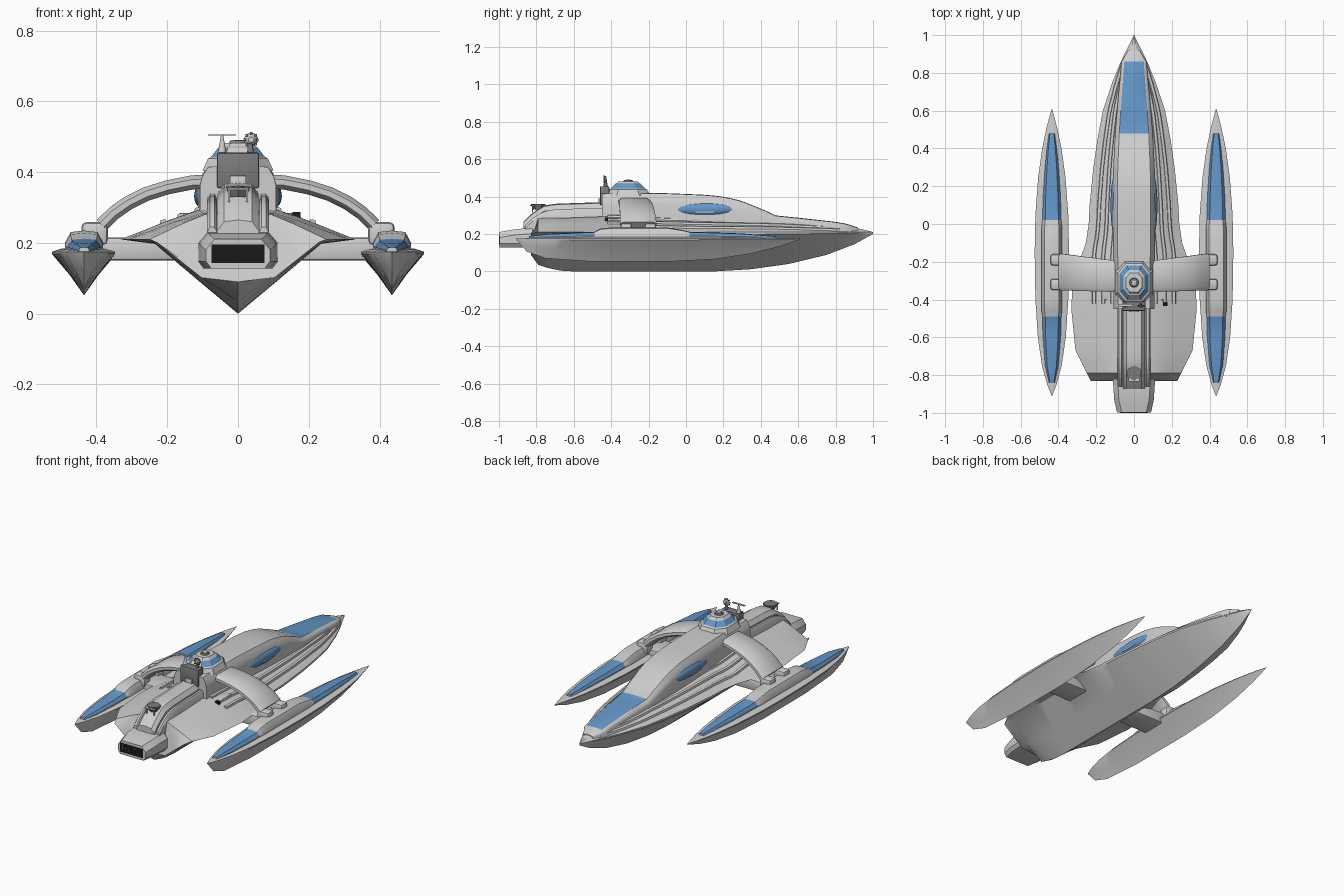
import bpy, bmesh, math
from mathutils import Vector, Matrix

cube = bpy.data.objects.get("Cube")
if cube:
    bpy.data.objects.remove(cube, do_unlink=True)


def material(name, red, green, blue):
    mat = bpy.data.materials.new(name)
    mat.use_nodes = True
    colour = (red, green, blue, 1)
    mat.diffuse_color = colour
    mat.node_tree.nodes["Principled BSDF"].inputs["Base Color"].default_value = colour
    return mat


GREY = material("light grey", .62, .62, .62)
BLUE = material("window blue", .13, .31, .58)
DARK = material("dark grey", .2, .2, .2)
BLACK = material("black", .01, .01, .01)


def finish(name, bm, mats, rule=None, angle=32):
    """Turn a bmesh into a smooth-shaded object, coloured by a face rule."""
    bmesh.ops.remove_doubles(bm, verts=bm.verts, dist=.00005)
    bmesh.ops.recalc_face_normals(bm, faces=bm.faces)
    if rule:
        for face in bm.faces:
            face.material_index = int(rule(face.calc_center_median(), face.normal))
    mesh = bpy.data.meshes.new(name)
    bm.to_mesh(mesh)
    bm.free()
    for mat in mats:
        mesh.materials.append(mat)
    obj = bpy.data.objects.new(name, mesh)
    bpy.context.collection.objects.link(obj)
    bpy.ops.object.select_all(action='DESELECT')
    obj.select_set(True)
    bpy.context.view_layer.objects.active = obj
    bpy.ops.object.shade_smooth_by_angle(angle=math.radians(angle))
    return obj


def at(table, y):
    """Linear reading of a table of (y, value) pairs that rises in y."""
    for (ya, va), (yb, vb) in zip(table, table[1:]):
        if y <= yb:
            t = max(0, (y - ya) / (yb - ya))
            return va + (vb - va) * t
    return table[-1][1]


def skin(bm, rings):
    rows = [[bm.verts.new(p) for p in ring] for ring in rings]
    count = len(rows[0])
    for low, high in zip(rows, rows[1:]):
        for i in range(count):
            j = (i + 1) % count
            bm.faces.new((low[i], low[j], high[j], high[i]))
    bm.faces.new(rows[0])
    bm.faces.new(rows[-1])


def loft(name, stations, section, mats, rule=None, x=0):
    """Skin mirrored half sections (x, z) placed along y."""
    bm = bmesh.new()
    rings = []
    for y in stations:
        half = section(y)
        full = half + [(-px, pz) for px, pz in reversed(half)]
        rings.append([(x + px, y, pz) for px, pz in full])
    skin(bm, rings)
    return finish(name, bm, mats, rule)


def box(name, centre, size, mat, bevel=0, taper=1):
    bm = bmesh.new()
    bmesh.ops.create_cube(bm, size=1)
    for v in bm.verts:
        shrink = taper if v.co.z > 0 else 1
        v.co = Vector(centre) + Vector((v.co.x * size[0] * shrink, v.co.y * size[1] * shrink, v.co.z * size[2]))
    if bevel:
        bmesh.ops.bevel(bm, geom=bm.edges[:], offset=bevel, segments=2, affect='EDGES', profile=.5)
    return finish(name, bm, [mat])


def cone(name, centre, low, high, depth, mat, sides=12, turn=None):
    bm = bmesh.new()
    bmesh.ops.create_cone(bm, cap_ends=True, segments=sides, radius1=low, radius2=high, depth=depth,
                          matrix=Matrix.Translation(centre) @ (turn or Matrix()))
    return finish(name, bm, [mat])


def span(start, end, count):
    return [start + (end - start) * i / count for i in range(count + 1)]


# Main hull: V bottom, thin flared deck edge, raked transom
BEAM = [(-.83, .23), (-.67, .31), (-.45, .332), (-.3, .325), (-.2, .29), (-.1, .255), (0, .24), (.1, .235),
        (.3, .215), (.45, .193), (.6, .165), (.75, .115), (.86, .07), (.94, .03), (1, .001)]
KEEL = [(-.83, .09), (-.79, .035), (-.7, .006), (-.6, 0), (.15, 0), (.35, .012), (.55, .04), (.75, .088), (.9, .145), (1, .2)]
CROWN = [(-.67, .075), (-.4, .085), (0, .075), (.5, .06), (.9, .025), (1, .001)]
RIM = .21


def hull_section(y):
    w, k, h = at(BEAM, y), at(KEEL, y), at(CROWN, y)
    b = min(w, .235)
    chine = (b * .45, k + (RIM - k) * (.42 if y > -.82 else .1))
    side = (b, RIM - .06 * (RIM - k))
    if y < -.82:
        return [(0, k), chine, side, side, (b * .7, .155), chine, (0, k)]
    return [(0, k), chine, side, (w, RIM), (w * .62, RIM + h * .6), (w * .33, RIM + h), (0, RIM + h)]


loft("main_hull", [-.83, -.79, -.74, -.67] + span(-.6, .9, 30) + [.94, .97, 1], hull_section, [GREY])

# Long raised cabin with a blue forward window
CABIN_W = [(-.45, .108), (-.2, .11), (.1, .113), (.3, .11), (.48, .1), (.6, .09), (.86, .066), (.92, .03)]
CABIN_TOP = [(-.45, .415), (-.15, .418), (.1, .408), (.2, .398), (.3, .375), (.42, .325), (.48, .297), (.6, .285),
             (.8, .263), (.86, .252), (.92, .232)]


def cabin_section(y):
    w, top = at(CABIN_W, y), at(CABIN_TOP, y)
    drop = (top - RIM) * .28
    return [(0, .2), (w, .2), (w, top - drop), (w * .94, top - drop * .5), (w * .78, top), (0, top + .002)]


loft("cabin", span(-.45, .42, 18) + [.48, .55, .6, .7, .8, .86, .89, .92], cabin_section, [GREY, BLUE],
     lambda c, n: .48 < c.y < .86 and n.z > .9)

# Rear engine cowl between two rails
COWL_TOP = [(-.87, .265), (-.82, .315), (-.76, .352), (-.7, .362), (-.45, .37)]


def cowl_section(y):
    top = at(COWL_TOP, y)
    return [(0, .18), (.058, .18), (.058, top - .03), (.04, top - .005), (0, top)]


def rail_section(y):
    top = at(COWL_TOP, y) - .03
    return [(0, .18), (.014, .18), (.014, top - .015), (.006, top), (0, top)]


loft("engine_cowl", span(-.87, -.43, 12), cowl_section, [GREY])


# Stern jet box with a dark outlet
def jet_section(y):
    w = at([(-1, .09), (-.93, .105), (-.82, .112)], y)
    top, low = at([(-1, .21), (-.9, .228), (-.82, .23)], y), .128
    return [(0, low), (w - .015, low), (w, low + .02), (w, top - .03), (w - .025, top), (0, top)]


loft("stern_jet", [-.997, -.96, -.93, -.88, -.82], jet_section, [GREY])
box("jet_outlet", (0, -.997, .169), (.15, .006, .052), BLACK)
for i in range(7):
    box("outlet_slat", ((i - 3) * .02, -.9995, .169), (.003, .001, .045), DARK)

# Bridge: stacked tapering octagon tiers with a blue window band
TIERS = [(.405, .1), (.438, .085), (.443, .076), (.47, .055), (.472, .05), (.482, .042)]
bm = bmesh.new()
corners = [(-.5, -1), (.5, -1), (1, -.5), (1, .5), (.5, 1), (-.5, 1), (-1, .5), (-1, -.5)]
skin(bm, [[(cx * r, -.31 + cy * r * 1.2, z) for cx, cy in corners] for z, r in TIERS])
finish("bridge", bm, [GREY, BLUE], lambda c, n: .445 < c.z < .468 and n.y > -.5, 20)
cone("bridge_hatch", (0, -.31, .485), .026, .022, .008, DARK)
cone("hatch_lid", (0, -.31, .487), .013, .012, .008, GREY)

# Mast block, radar bar and dish behind the bridge
box("mast_block", (0, -.435, .405), (.12, .05, .1), DARK, .006)
box("mast_panel", (0, -.463, .37), (.045, .008, .04), GREY, .002)
cone("radar_pole", (-.045, -.43, .48), .012, .003, .05, GREY)
box("radar_bar", (-.045, -.43, .505), (.08, .012, .004), GREY)
cone("dish_pole", (.035, -.43, .47), .01, .006, .05, DARK)
cone("dish", (.037, -.435, .492), .02, .008, .014, GREY, 10, Matrix.Rotation(math.pi / 2, 4, 'X'))
for i in range(8):
    a = i * math.pi / 4
    box("dish_node", (.037 + .018 * math.cos(a), -.437, .492 + .018 * math.sin(a)), (.007,) * 3, DARK)

# Stern mount and little table at the end of the cowl
cone("stern_mount", (0, -.79, .345), .028, .04, .03, DARK, 6)
box("stern_table", (0, -.8, .352), (.06, .07, .006), GREY)
for sx in (-1, 1):
    box("table_post", (sx * .025, -.82, .335), (.006, .006, .04), GREY)

# Outrigger hull and canopy tables
OUT_W = [(-.91, .001), (-.85, .025), (-.75, .052), (-.6, .074), (-.4, .087), (-.15, .091), (.05, .087), (.25, .072),
         (.4, .051), (.52, .026), (.61, .001)]
OUT_KEEL = [(-.91, .172), (-.85, .105), (-.75, .07), (-.5, .052), (-.1, .052), (.15, .065), (.35, .095), (.5, .133), (.61, .172)]
POD_W = [(-.84, .015), (-.75, .035), (-.6, .047), (-.49, .05), (-.47, .054), (0, .054), (.02, .05), (.15, .046),
         (.35, .033), (.48, .015)]
POD_TOP = [(-.84, .188), (-.75, .2), (-.49, .212), (-.46, .228), (-.4, .235), (-.1, .235), (-.02, .222), (.02, .212),
           (.3, .203), (.48, .188)]


def outrigger_section(y):
    w, k, g = at(OUT_W, y), at(OUT_KEEL, y), .175
    return [(0, k), (w * .45, k + (g - k) * .47), (w, g - .05 * (g - k)), (w, g), (w * .7, g + w * .1), (0, g + w * .1)]


def pod_section(y):
    w, top = at(POD_W, y), at(POD_TOP, y)
    rise = top - .172
    return [(0, .172), (w, .172), (w, .172 + rise * .45), (w * .7, top - rise * .07), (0, top)]


# Paired parts
for side, word in ((1, "left"), (-1, "right")):
    x = side * .435
    loft(word + "_outrigger", [-.91, -.88] + span(-.85, .55, 28) + [.58, .61], outrigger_section, [GREY], x=x)
    loft(word + "_outrigger_canopy", [-.84, -.75, -.6, -.49, -.46, -.4, -.1, -.02, .02, .15, .3, .4, .48],
         pod_section, [GREY, BLUE], lambda c, n: (c.y > .02 or c.y < -.49) and n.z > .1, x)
    loft(word + "_cowl_rail", span(-.86, -.45, 10), rail_section, [GREY], x=side * .073)

    # Arched beam from cabin to outrigger, ending in a two-legged foot
    bm = bmesh.new()
    path = [(.07, .374), (.13, .371), (.2, .357), (.26, .338), (.31, .313), (.35, .285), (.385, .25)]
    rings = []
    for i, (px, pz) in enumerate(path):
        a, b = path[max(i - 1, 0)], path[min(i + 1, len(path) - 1)]
        normal = Vector((a[1] - b[1], 0, b[0] - a[0])).normalized()
        centre, depth = -.285 + px * .08, .078 + px * .05
        ring = []
        for u, v in ((-1, -.4), (-.8, -1), (.8, -1), (1, -.4), (1, .4), (.8, 1), (-.8, 1), (-1, .4)):
            spot = Vector((px, centre + u * depth, pz)) + normal * v * .02
            ring.append((side * spot.x, spot.y, spot.z))
        rings.append(ring)
    skin(bm, rings)
    finish(word + "_arch", bm, [GREY], angle=50)
    for fy in (-.19, -.32):
        box(word + "_arch_foot", (side * .405, fy, .226), (.075, .06, .065), GREY, .014)

    # Lower strut, cabin side window, deck fittings
    box(word + "_strut", (side * .3, -.265, .183), (.26, .15, .065), GREY, .01)
    bm = bmesh.new()
    bmesh.ops.create_uvsphere(bm, u_segments=24, v_segments=12, radius=1, matrix=Matrix.Translation(
        (side * .1, .1, .332)) @ Matrix.Diagonal((.024, .165, .034, 1)))
    finish(word + "_side_window", bm, [BLUE])
    box(word + "_window_sill", (side * .118, .1, .317), (.008, .1, .006), GREY)
    box(word + "_deck_locker", (side * .145, -.35, .265), (.06, .13, .04), GREY, .008, .8)

    # Fluted ridges running along the foredeck
    for share in (.42, .6, .78):
        bm = bmesh.new()
        rings = []
        for y in span(-.42, .88, 26):
            w, h = min(at(BEAM, y), .27), at(CROWN, y)
            px = w * share
            pz = RIM + h * at([(.33, 1), (.62, .6), (1, 0)], px / at(BEAM, y))
            rings.append([(side * (px + dx), y, pz + dz) for dx, dz in ((-.014, -.008), (-.006, .009), (.008, .006), (.012, -.01))])
        skin(bm, rings)
        finish(word + "_deck_ridge", bm, [GREY])

box("deck_vent", (.165, -.425, .27), (.028, .02, .035), BLACK, 0, .8)
